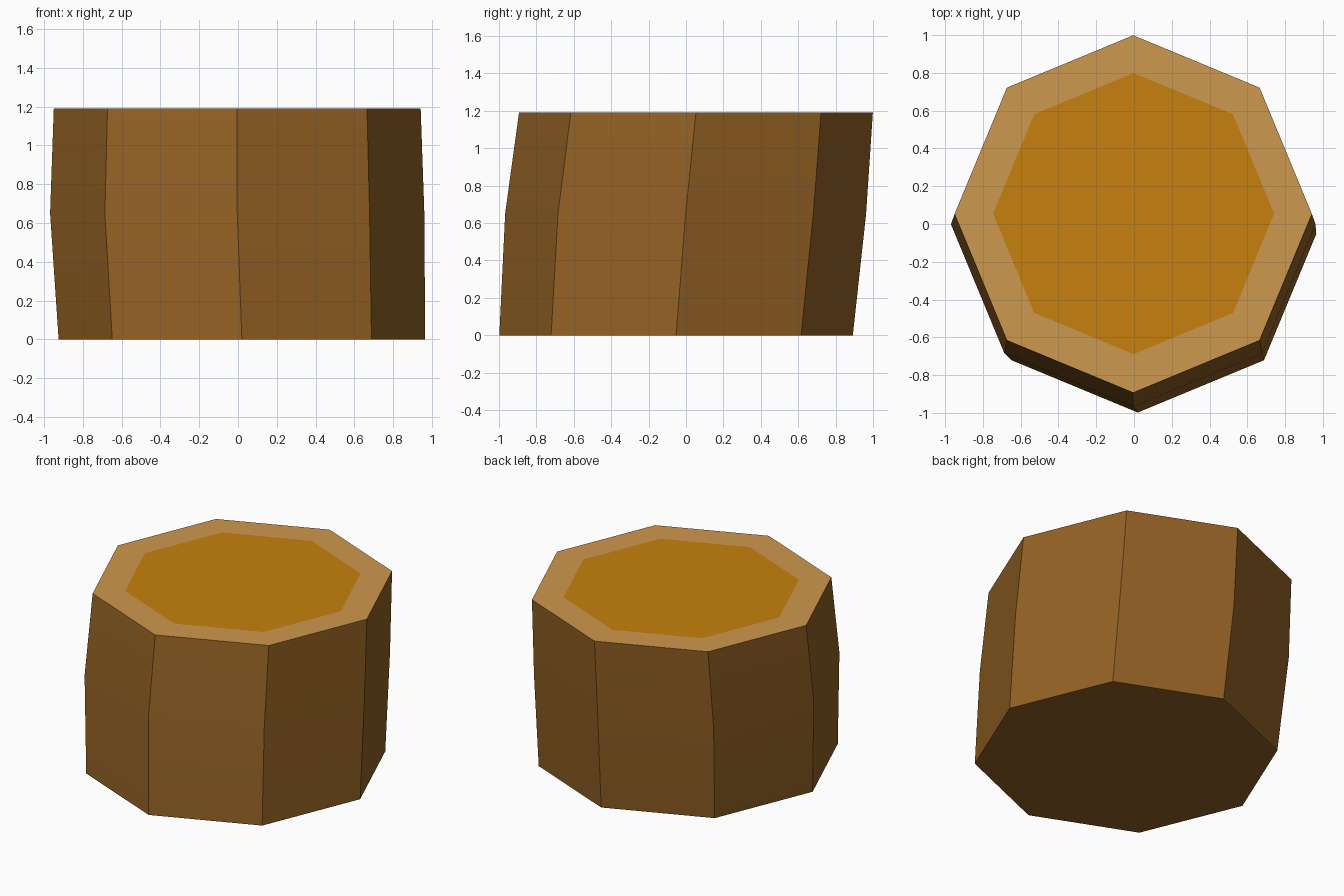
import bpy, bmesh, math

if "Cube" in bpy.data.objects:
    bpy.data.objects.remove(bpy.data.objects["Cube"], do_unlink=True)


def material(name, rgb):
    """Flat material from an 8-bit sRGB colour."""
    lin = [((c / 255 + 0.055) / 1.055) ** 2.4 for c in rgb]
    m = bpy.data.materials.new(name)
    m.use_nodes = True
    m.diffuse_color = (*lin, 1)
    bsdf = m.node_tree.nodes["Principled BSDF"]
    bsdf.inputs["Base Color"].default_value = (*lin, 1)
    bsdf.inputs["Roughness"].default_value = 0.9
    return m


bark = material("bark brown", (147, 97, 36))
rim = material("pale sapwood", (206, 152, 78))
core = material("golden heartwood", (198, 128, 14))

SIDES = 8
# Leaning rings from the ground up: centre x, centre y, z, radius
rings = [
    (0.020, -0.053, 0.0, 0.945),
    (-0.004, -0.002, 0.65, 0.965),
    (-0.004, 0.053, 1.19, 0.946),
    (-0.002, 0.055, 1.19, 0.744),
]

bm = bmesh.new()
loops = []
for cx, cy, z, r in rings:
    angles = [math.tau * i / SIDES for i in range(SIDES)]
    loops.append([bm.verts.new((cx + r * math.cos(a), cy + r * math.sin(a), z))
                  for a in angles])

# Bark walls, then the sapwood rim around the cut top
for k, (low, high) in enumerate(zip(loops, loops[1:])):
    for i in range(SIDES):
        j = (i + 1) % SIDES
        face = bm.faces.new((low[i], low[j], high[j], high[i]))
        face.material_index = 1 if k == 2 else 0

# Underside and heartwood
bm.faces.new(loops[0][::-1])
bm.faces.new(loops[-1]).material_index = 2

mesh = bpy.data.meshes.new("log_stump")
bm.to_mesh(mesh)
bm.free()
for m in (bark, rim, core):
    mesh.materials.append(m)
stump = bpy.data.objects.new("log_stump", mesh)
bpy.context.collection.objects.link(stump)

# Soft bend up each wall, crisp corners
bpy.ops.object.select_all(action="DESELECT")
stump.select_set(True)
bpy.context.view_layer.objects.active = stump
bpy.ops.object.shade_smooth_by_angle(angle=math.radians(30))
